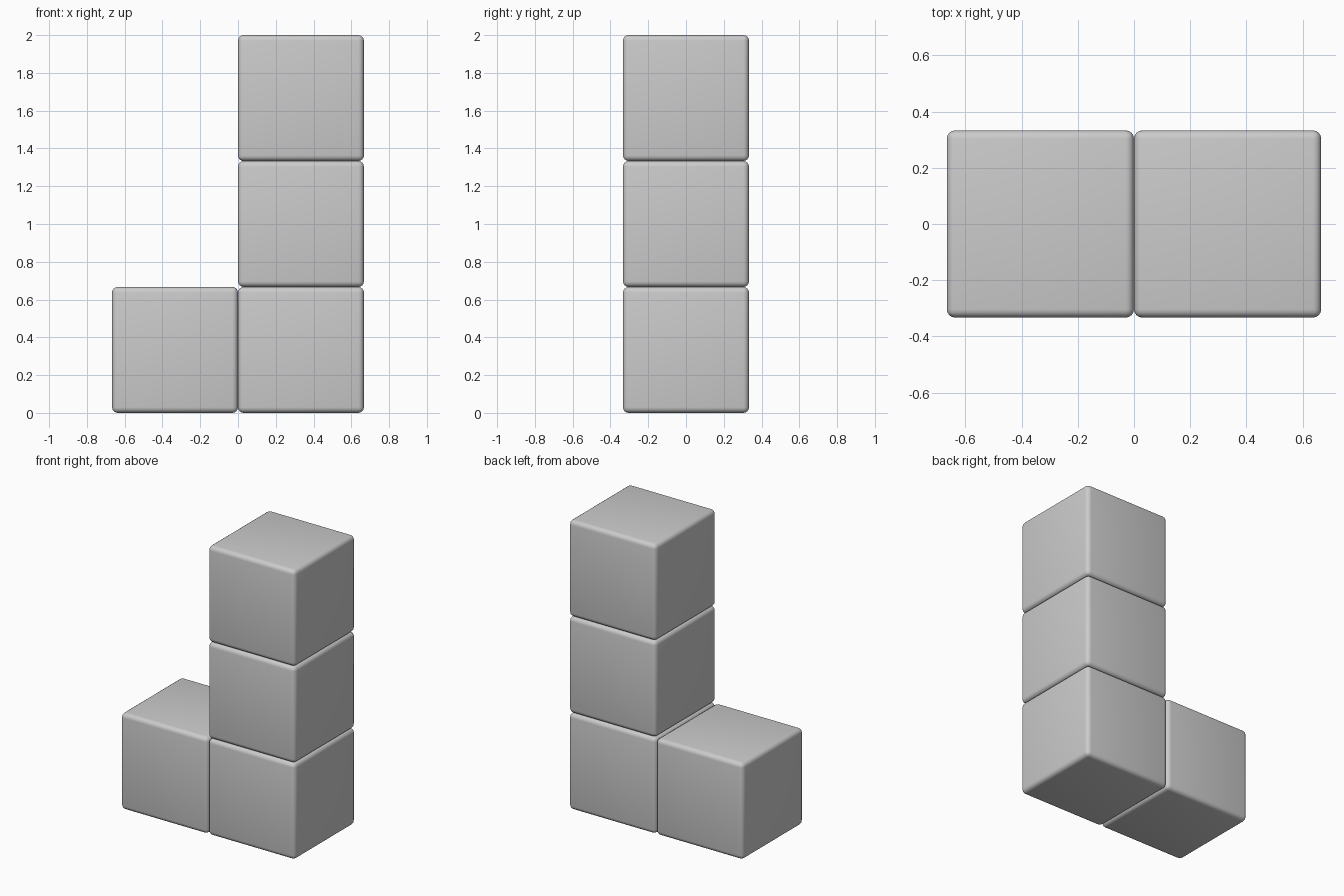
import bpy

if "Cube" in bpy.data.objects:
    bpy.data.objects.remove(bpy.data.objects["Cube"])

SIZE = 2 / 3      # three stacked cubes reach 2 units
BEVEL = 0.03


def block(name, x, level):
    """Rounded cube at column centre x on the given stack level."""
    bpy.ops.mesh.primitive_cube_add(size=SIZE, location=(x, 0, SIZE * (level + 0.5)))
    obj = bpy.context.object
    obj.name = name
    # Softened edges
    bevel = obj.modifiers.new("rounded_edges", 'BEVEL')
    bevel.width = BEVEL
    bevel.segments = 4
    bpy.ops.object.modifier_apply(modifier=bevel.name)
    bpy.ops.object.shade_smooth_by_angle()
    return obj


# Tower of three blocks on the right
for level, name in enumerate(("lower_block", "middle_block", "upper_block")):
    block(name, SIZE / 2, level)

# Foot block on the left
block("foot_block", -SIZE / 2, 0)
